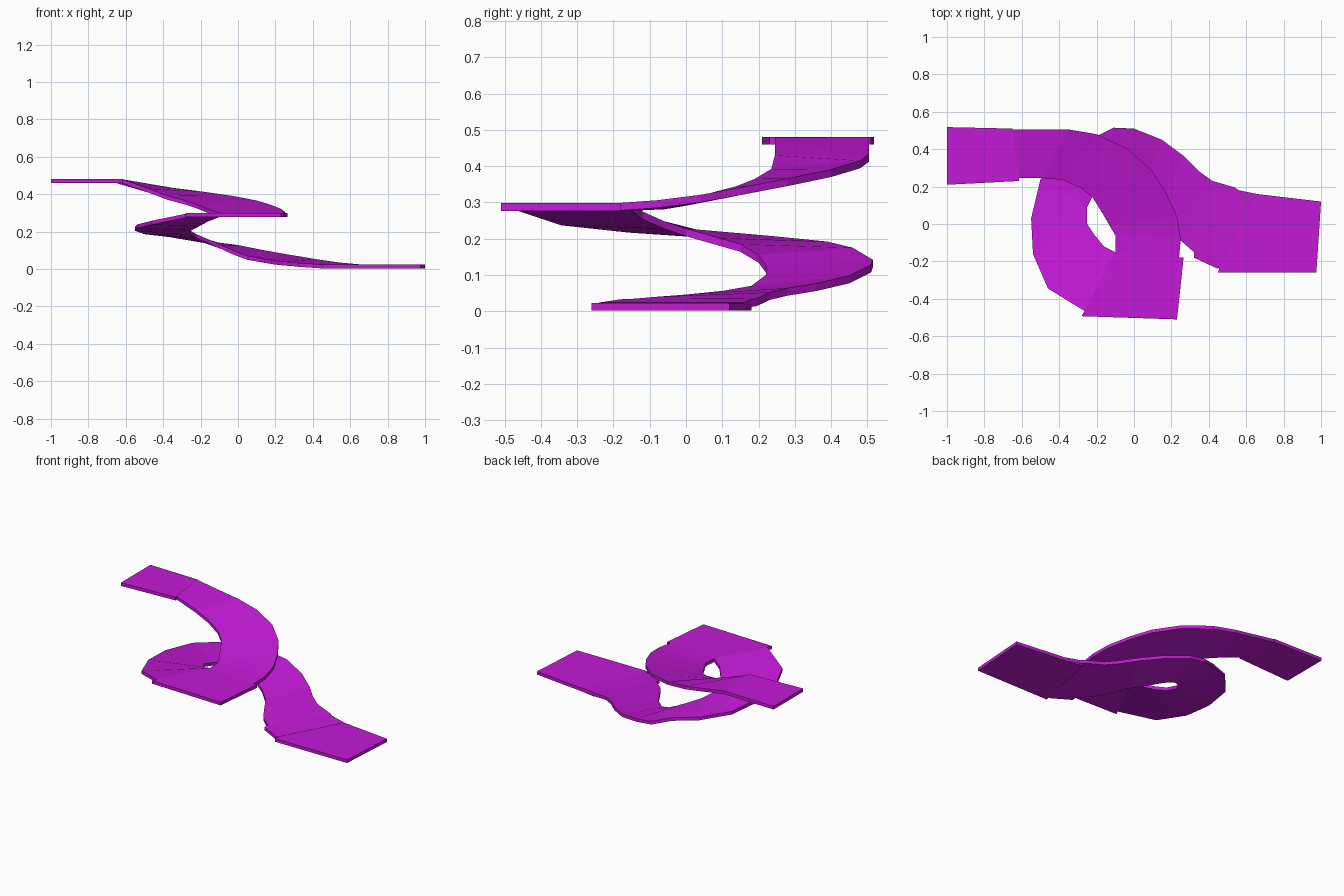
import bpy
import bmesh

T = 0.021  # slab thickness
purple = bpy.data.materials.new("purple")
purple.diffuse_color = (0.55, 0.01, 0.68, 1)


def finish(name, bm):
    bmesh.ops.recalc_face_normals(bm, faces=bm.faces)
    mesh = bpy.data.meshes.new(name)
    bm.to_mesh(mesh)
    bm.free()
    mesh.materials.append(purple)
    bpy.context.collection.objects.link(bpy.data.objects.new(name, mesh))


def ramp(name, sections):
    """Faceted ribbon; each section is inner x, y, z then outer x, y, z (top surface)."""
    bm = bmesh.new()
    rings = []
    for ix, iy, iz, ox, oy, oz in sections:
        rings.append([bm.verts.new(p) for p in (
            (ix, iy, iz), (ox, oy, oz), (ox, oy, oz - T), (ix, iy, iz - T))])
    for a, b in zip(rings, rings[1:]):
        for i in range(4):
            j = (i + 1) % 4
            bm.faces.new((a[i], a[j], b[j], b[i]))
    bm.faces.new(rings[0])
    bm.faces.new(rings[-1][::-1])
    finish(name, bm)


def landing(name, outline, top):
    """Flat slab from a plan outline."""
    bm = bmesh.new()
    face = bm.faces.new([bm.verts.new((x, y, top - T)) for x, y in outline])
    up = bmesh.ops.extrude_face_region(bm, geom=[face])["geom"]
    bmesh.ops.translate(bm, vec=(0, 0, T),
                        verts=[v for v in up if isinstance(v, bmesh.types.BMVert)])
    finish(name, bm)


# Flat landings at the top, middle and bottom
landing("top_landing", [(-1, 0.21), (-0.615, 0.23), (-0.615, 0.245),
                        (-0.65, 0.51), (-1, 0.518)], 0.48)
landing("middle_landing", [(-0.1, -0.15), (-0.1, -0.12), (0.24, -0.18), (0.265, -0.18),
                           (0.23, -0.51), (-0.28, -0.493), (-0.265, -0.465)], 0.298)
landing("bottom_landing", [(0.45, -0.26), (0.975, -0.26), (1, 0.12),
                           (0.66, 0.16), (0.54, 0.18)], 0.023)

# Upper curve, top landing down to middle landing
ramp("upper_ramp", [
    (-0.62, 0.245, 0.48, -0.65, 0.505, 0.48),
    (-0.48, 0.245, 0.43, -0.35, 0.505, 0.434),
    (-0.38, 0.235, 0.392, -0.20, 0.48, 0.415),
    (-0.28, 0.19, 0.365, -0.03, 0.40, 0.391),
    (-0.22, 0.14, 0.345, 0.10, 0.28, 0.366),
    (-0.17, 0.06, 0.324, 0.17, 0.17, 0.345),
    (-0.13, -0.01, 0.310, 0.23, 0.04, 0.321),
    (-0.10, -0.06, 0.302, 0.25, -0.08, 0.306),
    (-0.10, -0.15, 0.298, 0.24, -0.19, 0.298)])

# Tight curve on the left, leaving the middle landing
ramp("left_curve", [
    (-0.10, -0.15, 0.298, -0.265, -0.465, 0.298),
    (-0.16, -0.12, 0.275, -0.46, -0.345, 0.258),
    (-0.21, -0.06, 0.248, -0.54, -0.16, 0.238),
    (-0.25, 0.0, 0.228, -0.55, 0.03, 0.225),
    (-0.25, 0.09, 0.202, -0.50, 0.24, 0.207),
    (-0.22, 0.15, 0.185, -0.37, 0.39, 0.192),
    (-0.15, 0.20, 0.155, -0.22, 0.46, 0.175),
    (-0.09, 0.22, 0.128, -0.11, 0.515, 0.142)])

# Lower curve down to the bottom landing
ramp("lower_ramp", [
    (-0.09, 0.22, 0.128, -0.11, 0.515, 0.142),
    (-0.03, 0.22, 0.100, 0.0, 0.51, 0.128),
    (0.05, 0.18, 0.070, 0.15, 0.45, 0.098),
    (0.13, 0.10, 0.056, 0.27, 0.36, 0.077),
    (0.19, 0.0, 0.046, 0.35, 0.28, 0.064),
    (0.24, -0.08, 0.040, 0.42, 0.23, 0.052),
    (0.32, -0.15, 0.034, 0.54, 0.195, 0.035),
    (0.32, -0.18, 0.033, 0.56, 0.18, 0.033),
    (0.45, -0.24, 0.024, 0.66, 0.16, 0.024)])
